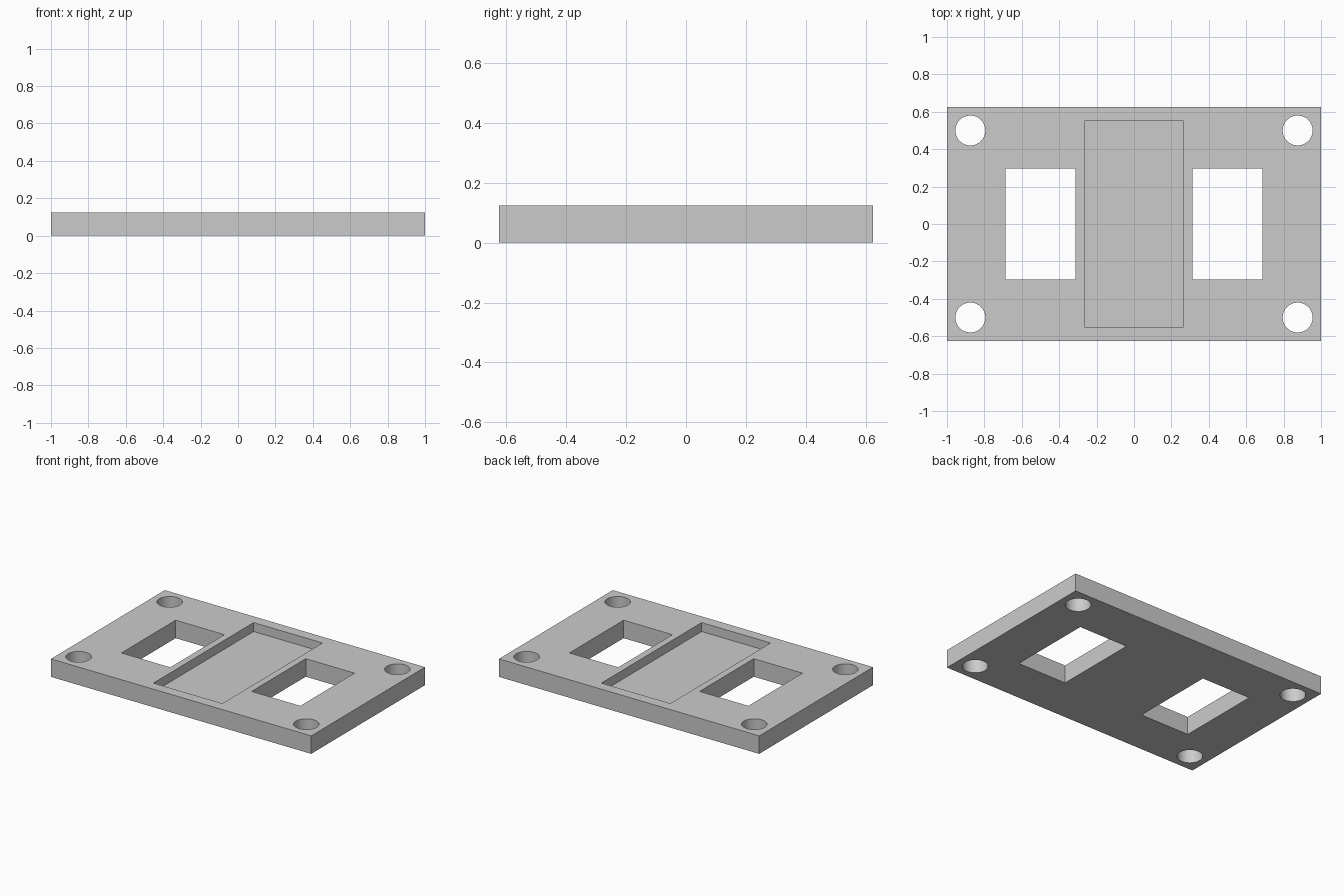
import bpy

cube = bpy.data.objects.get("Cube")
if cube:
    bpy.data.objects.remove(cube, do_unlink=True)

LENGTH, WIDTH, THICK = 2.0, 1.25, 0.125

grey = bpy.data.materials.new("plain grey")
grey.use_nodes = True
colour = (0.6, 0.6, 0.6, 1)
grey.diffuse_color = colour
grey.node_tree.nodes["Principled BSDF"].inputs["Base Color"].default_value = colour


def box(name, centre, size):
    bpy.ops.mesh.primitive_cube_add(size=1, location=centre)
    obj = bpy.context.object
    obj.name = name
    obj.scale = size
    bpy.ops.object.transform_apply(location=True, rotation=False, scale=True)
    return obj


def cylinder(name, centre, radius, depth):
    bpy.ops.mesh.primitive_cylinder_add(vertices=64, radius=radius, depth=depth, location=centre)
    obj = bpy.context.object
    obj.name = name
    return obj


# Base plate
plate = box("mounting_plate", (0, 0, THICK / 2), (LENGTH, WIDTH, THICK))
plate.data.materials.append(grey)

# Shallow central pocket, open at the top down to half thickness
cutters = [box("pocket_cutter", (0, 0, THICK), (0.53, 1.1, THICK))]

# Rectangular windows and corner screw holes, mirrored about the centre
for sx in (-1, 1):
    cutters.append(box("window_cutter", (sx * 0.5, 0, THICK / 2), (0.375, 0.595, THICK * 3)))
    for sy in (-1, 1):
        cutters.append(cylinder("hole_cutter", (sx * 0.875, sy * 0.5, THICK / 2), 0.08, THICK * 3))

# Cut every opening, then discard the cutters
bpy.ops.object.select_all(action="DESELECT")
plate.select_set(True)
bpy.context.view_layer.objects.active = plate
for cutter in cutters:
    cutter.hide_render = True
    cut = plate.modifiers.new("cut", "BOOLEAN")
    cut.operation = "DIFFERENCE"
    cut.solver = "EXACT"
    cut.object = cutter
    bpy.ops.object.modifier_apply(modifier=cut.name)
    bpy.data.objects.remove(cutter, do_unlink=True)

# Round hole walls, crisp edges elsewhere
bpy.ops.object.shade_smooth_by_angle()
